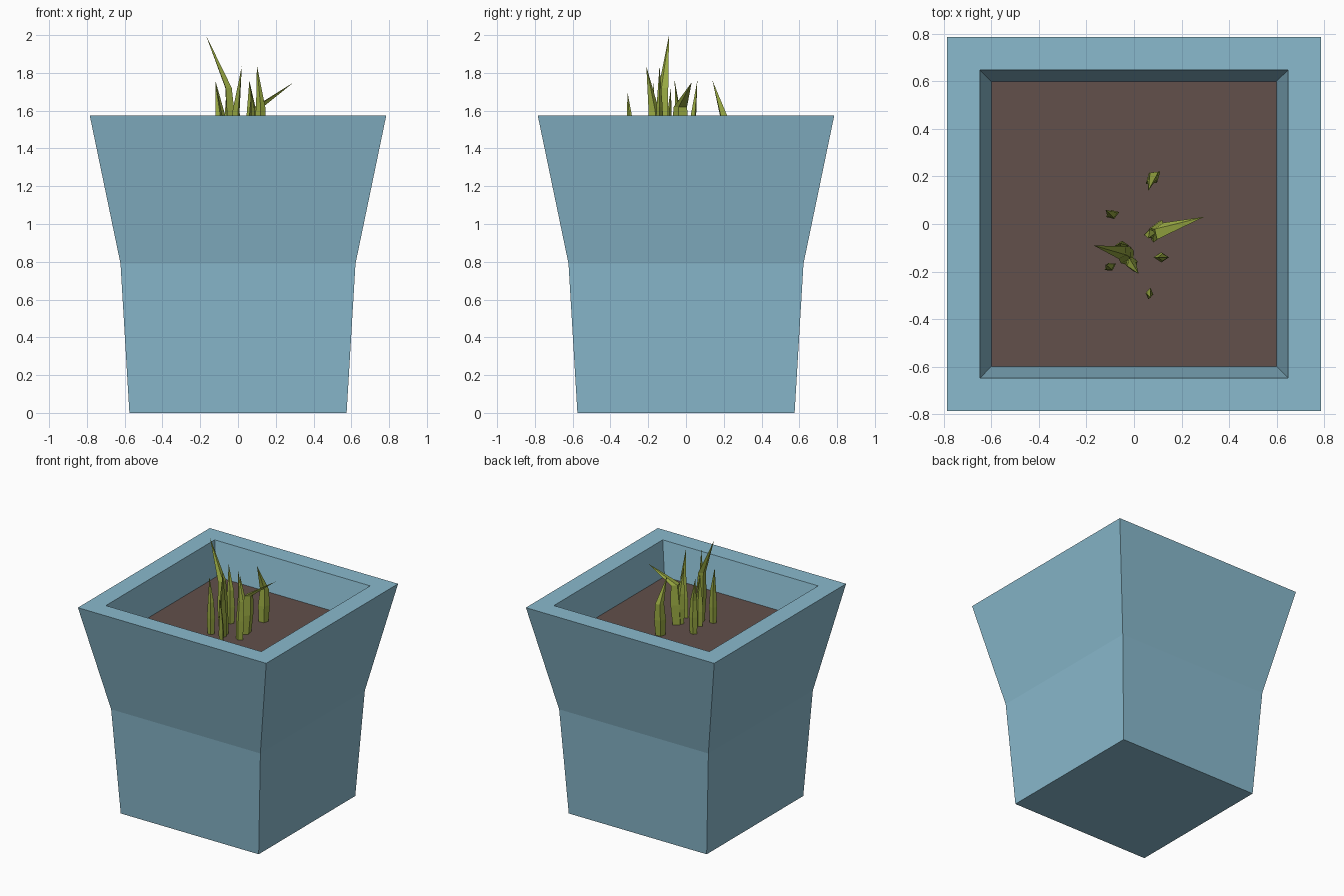
import bpy, bmesh, math
from mathutils import Vector

if "Cube" in bpy.data.objects:
    bpy.data.objects.remove(bpy.data.objects["Cube"])


def material(name, rgb):
    m = bpy.data.materials.new(name)
    m.diffuse_color = (*[(c / 255) ** 2.2 for c in rgb], 1)
    m.use_nodes = True
    m.node_tree.nodes["Principled BSDF"].inputs["Base Color"].default_value = m.diffuse_color
    return m


BLUE = material("pale blue glaze", (136, 184, 204))
BROWN = material("brown soil", (98, 81, 76))
GREEN = material("leaf green", (152, 168, 68))


def finish(bm, name, mat):
    bmesh.ops.recalc_face_normals(bm, faces=bm.faces)
    me = bpy.data.meshes.new(name)
    bm.to_mesh(me)
    bm.free()
    me.materials.append(mat)
    ob = bpy.data.objects.new(name, me)
    bpy.context.collection.objects.link(ob)
    return ob


def bridge(bm, a, b):
    n = len(a)
    for i in range(n):
        bm.faces.new((a[i], a[(i + 1) % n], b[(i + 1) % n], b[i]))


def square(bm, h, z):
    return [bm.verts.new((x * h, y * h, z)) for x, y in ((-1, -1), (1, -1), (1, 1), (-1, 1))]


SOIL_Z = 1.33

# Pot: square section following a flared profile, with rim and inner wall
bm = bmesh.new()
rings = [square(bm, h, z) for h, z in
         ((0.575, 0), (0.622, 0.79), (0.785, 1.575), (0.648, 1.575), (0.597, SOIL_Z - 0.005))]
for a, b in zip(rings, rings[1:]):
    bridge(bm, a, b)
bm.faces.new(rings[0])
bm.faces.new(rings[-1])
finish(bm, "pot", BLUE)

# Soil: flat sheet inside the pot
bm = bmesh.new()
bm.faces.new(square(bm, 0.598, SOIL_Z))
finish(bm, "soil", BROWN)


# Grass blades: four-sided tapering stems through base, bend and tip
def blade(name, base, bend, tip, width, turn):
    bm = bmesh.new()
    pts = [Vector(base), Vector(base).lerp(Vector(bend), 0.5), Vector(bend)]
    rings = []
    for p, s in zip(pts, (0.85, 1.0, 0.75)):
        ring = []
        for k in range(4):
            a = math.radians(turn + 90 * k)
            r = width * s * (0.5 if k % 2 == 0 else 0.33)
            ring.append(bm.verts.new(p + Vector((r * math.cos(a), r * math.sin(a), 0))))
        rings.append(ring)
    for a, b in zip(rings, rings[1:]):
        bridge(bm, a, b)
    top = bm.verts.new(tip)
    for i in range(4):
        bm.faces.new((rings[-1][i], rings[-1][(i + 1) % 4], top))
    bm.faces.new(rings[0])
    finish(bm, name, GREEN)


# base x, y / bend x, y, z / tip x, y, z / width / turn
BLADES = [
    ((0.08, 0.19), (0.08, 0.20, 1.57), (0.06, 0.14, 1.76), 0.08, 40),
    ((-0.09, 0.04), (-0.09, 0.04, 1.58), (-0.12, 0.06, 1.76), 0.06, 20),
    ((0.09, -0.03), (0.11, -0.03, 1.62), (0.295, 0.03, 1.75), 0.10, 70),
    ((0.08, -0.04), (0.07, -0.04, 1.56), (0.06, -0.06, 1.76), 0.07, 10),
    ((-0.02, -0.14), (-0.05, -0.12, 1.72), (-0.17, -0.09, 2.0), 0.08, 60),
    ((-0.01, -0.16), (-0.01, -0.17, 1.60), (0.02, -0.21, 1.835), 0.08, 110),
    ((0.11, -0.14), (0.12, -0.14, 1.62), (0.10, -0.14, 1.84), 0.065, 0),
    ((-0.10, -0.18), (-0.10, -0.18, 1.57), (-0.12, -0.17, 1.75), 0.055, 30),
    ((0.065, -0.29), (0.065, -0.295, 1.52), (0.07, -0.31, 1.70), 0.05, 80),
    ((-0.05, -0.09), (-0.05, -0.09, 1.55), (-0.06, -0.08, 1.72), 0.06, 0),
]
for i, (b, m, t, w, turn) in enumerate(BLADES):
    blade(f"grass_blade_{i + 1}", (*b, SOIL_Z), m, t, w, turn)
